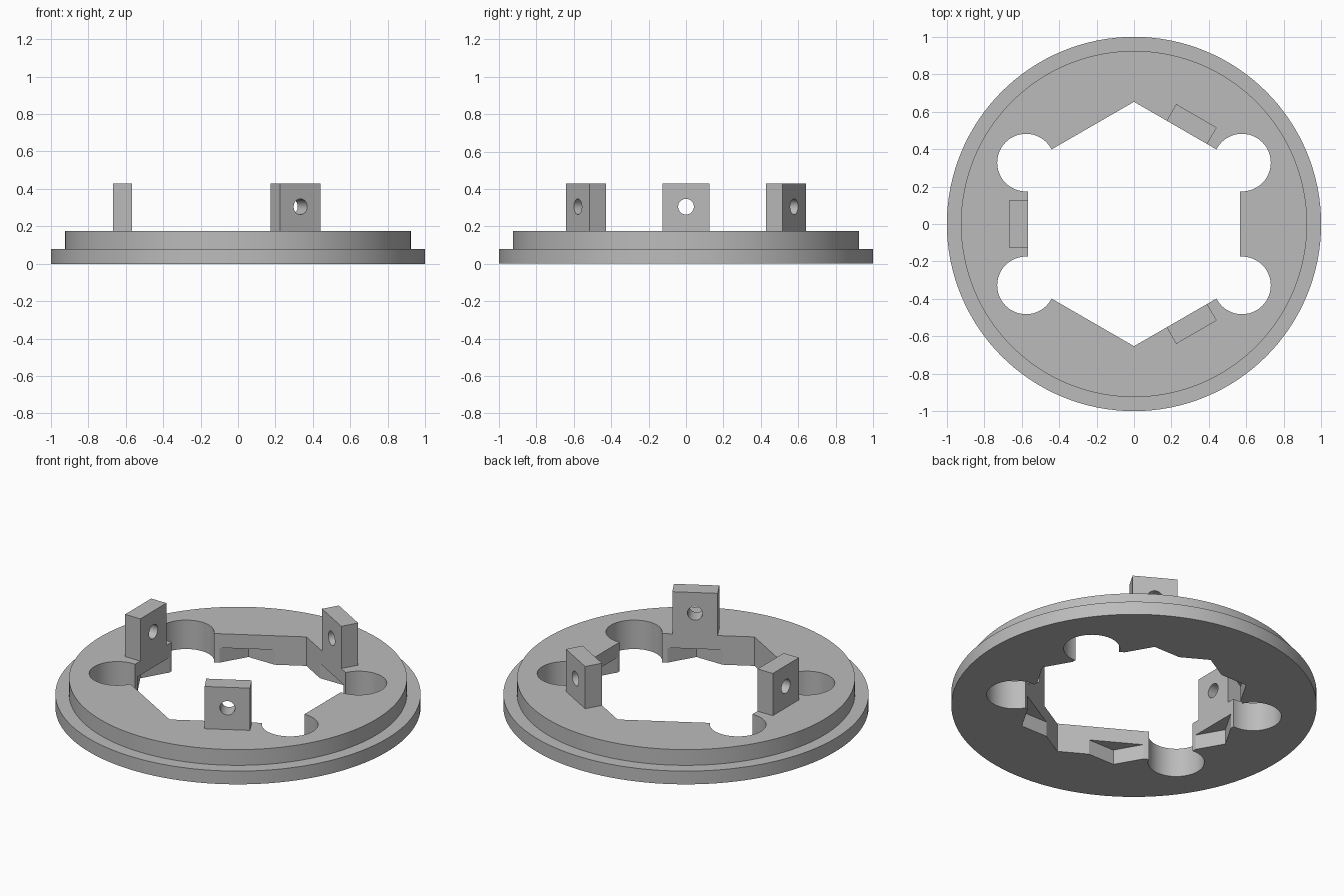
import bpy
import math
from mathutils import Matrix

cube = bpy.data.objects.get("Cube")
if cube:
    bpy.data.objects.remove(cube, do_unlink=True)

grey = bpy.data.materials.new("plain_grey")
grey.use_nodes = True
grey.diffuse_color = (0.5, 0.5, 0.5, 1)
grey.node_tree.nodes["Principled BSDF"].inputs["Base Color"].default_value = grey.diffuse_color

HEX_RADIUS = 0.653
APOTHEM = HEX_RADIUS * math.cos(math.pi / 6)
PLATE_TOP = 0.175
TAB_TOP = 0.43


def mesh_object(name, verts, faces):
    mesh = bpy.data.meshes.new(name)
    mesh.from_pydata(verts, [], faces)
    mesh.materials.append(grey)
    obj = bpy.data.objects.new(name, mesh)
    bpy.context.collection.objects.link(obj)
    return obj


def lathe(name, profile, sides, turn=0.0):
    """Stack of regular rings (radius, z) closed by flat caps."""
    verts = []
    for r, z in profile:
        for i in range(sides):
            a = turn + math.tau * i / sides
            verts.append((r * math.cos(a), r * math.sin(a), z))
    faces = [tuple(reversed(range(sides)))]
    for k in range(len(profile) - 1):
        for i in range(sides):
            j = (i + 1) % sides
            a, b = k * sides, (k + 1) * sides
            faces.append((a + i, a + j, b + j, b + i))
    last = (len(profile) - 1) * sides
    faces.append(tuple(range(last, last + sides)))
    return mesh_object(name, verts, faces)


def cut(target, cutter):
    """Subtract the cutter for good and remove it."""
    cutter.hide_render = True
    bpy.context.view_layer.objects.active = target
    mod = target.modifiers.new("cut", 'BOOLEAN')
    mod.operation = 'DIFFERENCE'
    mod.solver = 'EXACT'
    mod.object = cutter
    bpy.ops.object.modifier_apply(modifier=mod.name)
    bpy.data.objects.remove(cutter, do_unlink=True)


def smooth(obj):
    bpy.ops.object.select_all(action='DESELECT')
    obj.select_set(True)
    bpy.context.view_layer.objects.active = obj
    bpy.ops.object.shade_smooth_by_angle(angle=math.radians(25))


# Stepped round plate
plate = lathe("stepped_ring_plate",
              [(1, 0), (1, 0.08), (0.925, 0.08), (0.925, PLATE_TOP)], 128)

# Hexagonal opening, with a second turned hexagon notching the lower half
cut(plate, lathe("hex_cutter", [(HEX_RADIUS, -0.1), (HEX_RADIUS, 0.4)], 6, math.pi / 6))
cut(plate, lathe("notch_cutter", [(HEX_RADIUS, -0.1), (HEX_RADIUS, 0.09)], 6))

# Round reliefs at the four side corners
for sx in (-1, 1):
    for sy in (-1, 1):
        relief = lathe("relief_cutter", [(0.154, -0.1), (0.154, 0.4)], 48)
        relief.data.transform(Matrix.Translation((sx * 0.577, sy * 0.328, 0)))
        cut(plate, relief)
smooth(plate)

# Three upright drilled tabs on alternate sides of the opening
for name, angle in (("back_left_tab", 60), ("right_tab", 180), ("front_left_tab", 300)):
    bpy.ops.mesh.primitive_cube_add(size=1)
    tab = bpy.context.object
    tab.name = name
    tab.data.materials.append(grey)
    height = TAB_TOP - PLATE_TOP
    tab.data.transform(Matrix.Translation((APOTHEM + 0.051, 0, PLATE_TOP + height / 2))
                       @ Matrix.Diagonal((0.102, 0.25, height, 1)))
    drill = lathe("drill_cutter", [(0.042, 0.4), (0.042, 0.8)], 32)
    drill.data.transform(Matrix.Translation((0, 0, 0.305)) @ Matrix.Rotation(math.pi / 2, 4, 'Y'))
    cut(tab, drill)
    tab.data.transform(Matrix.Rotation(math.radians(angle), 4, 'Z'))
    smooth(tab)
